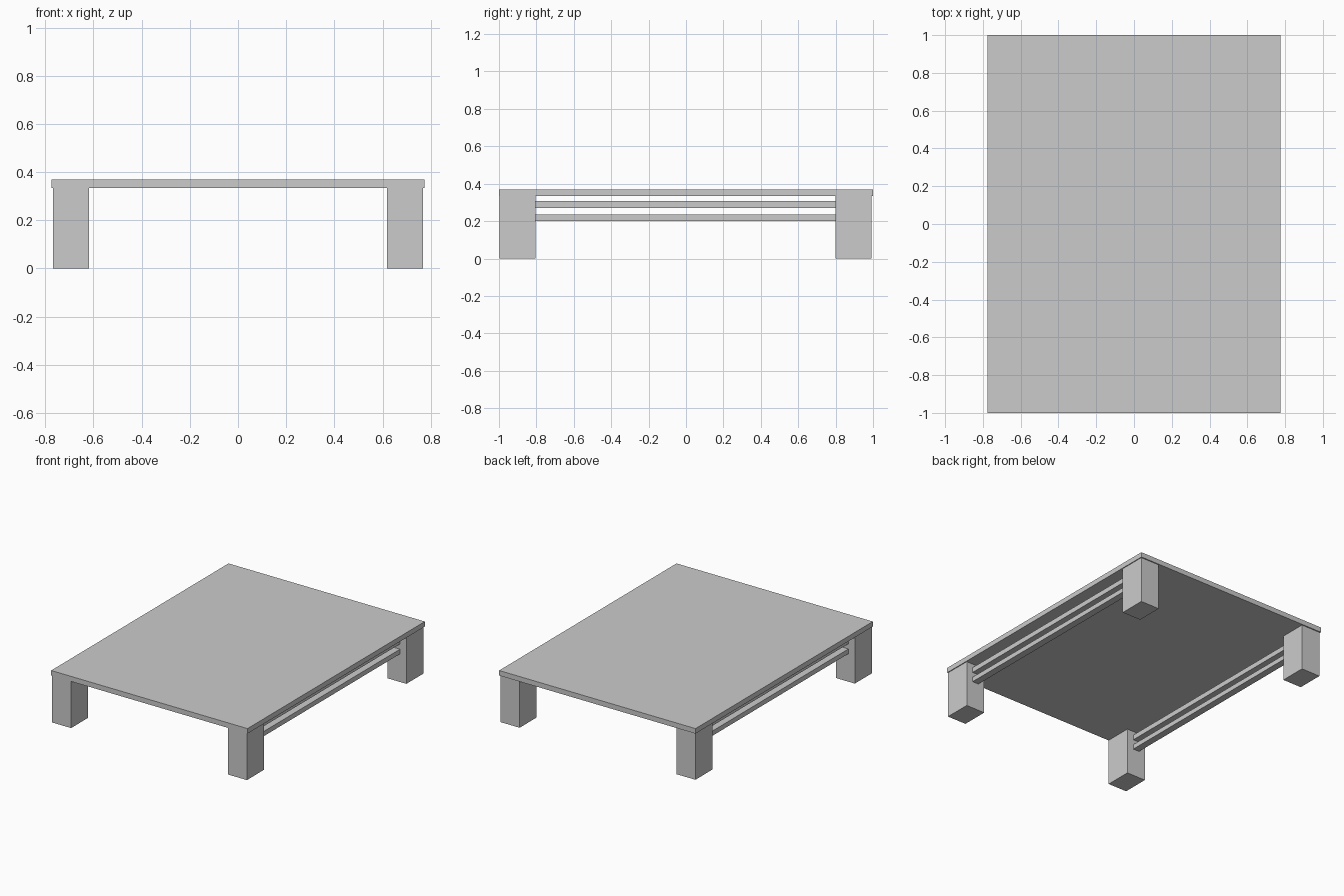
import bpy

if "Cube" in bpy.data.objects:
    bpy.data.objects.remove(bpy.data.objects["Cube"])


def box(name, x, y, z):
    """Axis-aligned box from (min, max) ranges."""
    bpy.ops.mesh.primitive_cube_add(size=1, location=[(a + b) / 2 for a, b in (x, y, z)])
    ob = bpy.context.object
    ob.name = name
    ob.scale = [b - a for a, b in (x, y, z)]
    bpy.ops.object.transform_apply(location=False, rotation=False, scale=True)
    return ob


TOP_Z = 0.37
UNDER_Z = 0.334

# Thin table top
box("table_top", (-0.775, 0.775), (-1.0, 1.0), (UNDER_Z, TOP_Z))

for side, s in (("left", -1), ("right", 1)):
    # Square-ish corner legs
    leg_x = sorted((s * 0.619, s * 0.769))
    box(f"front_{side}_leg", leg_x, (-0.998, -0.805), (0, UNDER_Z))
    box(f"back_{side}_leg", leg_x, (0.80, 0.992), (0, UNDER_Z))

    # Two rails joining the legs along each long side
    rail_x = sorted((s * 0.669, s * 0.719))
    for level, z in (("lower", (0.20, 0.234)), ("upper", (0.271, 0.307))):
        box(f"{side}_{level}_rail", rail_x, (-0.805, 0.80), z)
